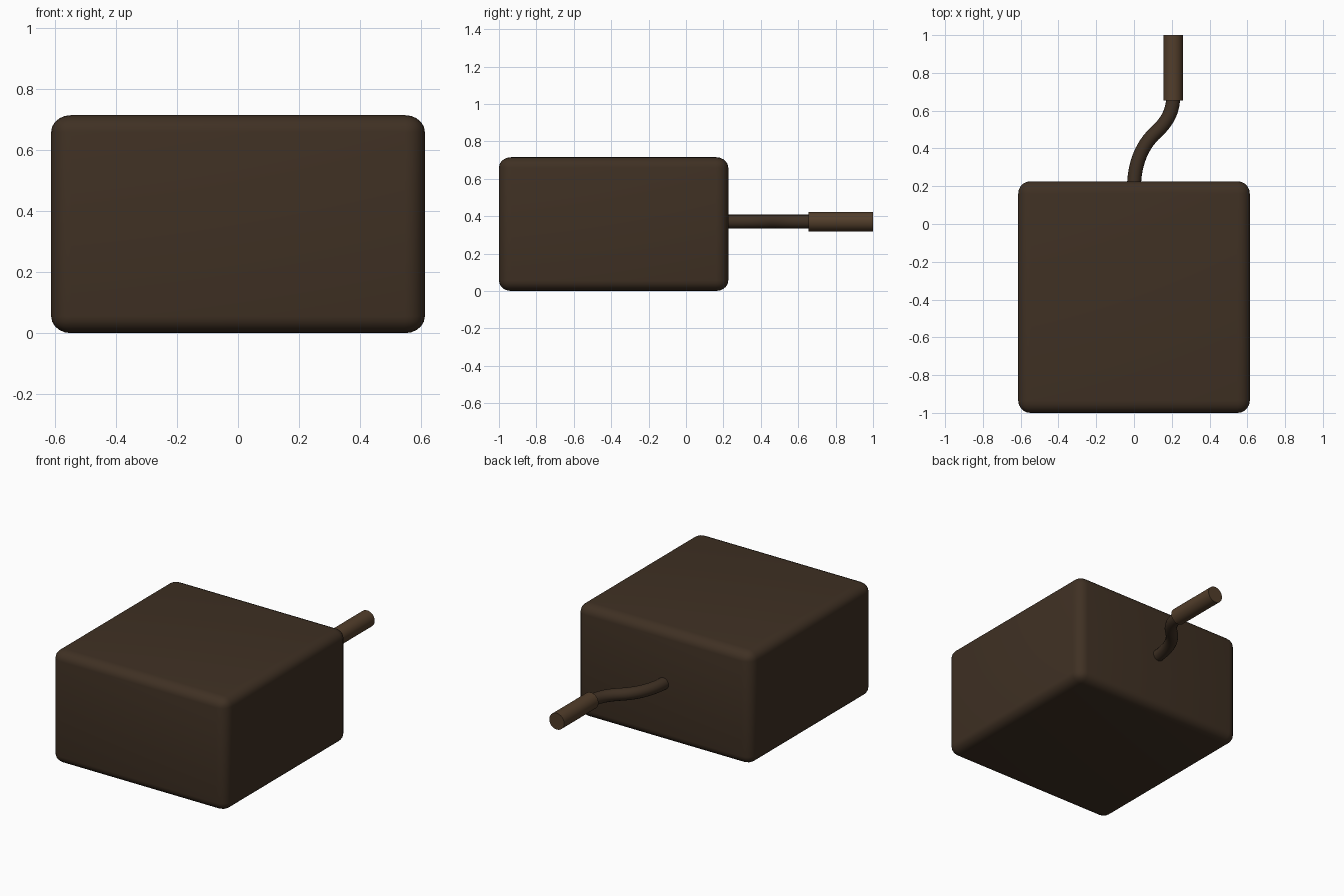
import bpy, math

if "Cube" in bpy.data.objects:
    bpy.data.objects.remove(bpy.data.objects["Cube"])


def material(name, color):
    m = bpy.data.materials.new(name)
    m.diffuse_color = (*color, 1)
    m.use_nodes = True
    m.node_tree.nodes["Principled BSDF"].inputs["Base Color"].default_value = m.diffuse_color
    return m


def finish(obj, name, mat, angle=40):
    obj.name = name
    obj.data.materials.append(mat)
    bpy.ops.object.select_all(action='DESELECT')
    obj.select_set(True)
    bpy.context.view_layer.objects.active = obj
    bpy.ops.object.shade_smooth_by_angle(angle=math.radians(angle))


dark = material("dark_brown", (0.05, 0.03, 0.017))
light = material("handle_brown", (0.085, 0.048, 0.024))

# Block body with rounded edges, slightly flattened in height
bpy.ops.mesh.primitive_cube_add(size=1)
body = bpy.context.object
flat = 0.85
body.scale = (1.226, 1.226, 0.715 / flat)
bpy.ops.object.transform_apply(location=False, rotation=False, scale=True)
bevel = body.modifiers.new("rounding", 'BEVEL')
bevel.width = 0.065
bevel.segments = 5
bpy.ops.object.modifier_apply(modifier="rounding")
body.scale.z = flat
body.location = (0, -0.387, 0.3575)
bpy.ops.object.transform_apply(location=True, rotation=False, scale=True)
finish(body, "body", dark)

# S-shaped rod: point, left handle, right handle in the xy plane
Z = 0.371
path = [((0, 0.19), (0, 0.1), (0, 0.33)),
        ((0.105, 0.475), (0.05, 0.42), (0.16, 0.525)),
        ((0.208, 0.68), (0.208, 0.58), (0.208, 0.75))]
curve = bpy.data.curves.new("rod_path", 'CURVE')
curve.dimensions = '3D'
curve.bevel_depth = 0.037
curve.bevel_resolution = 6
curve.use_fill_caps = True
spline = curve.splines.new('BEZIER')
spline.bezier_points.add(len(path) - 1)
for p, (co, left, right) in zip(spline.bezier_points, path):
    p.handle_left_type = p.handle_right_type = 'FREE'
    p.co, p.handle_left, p.handle_right = ((*v, Z) for v in (co, left, right))
rod = bpy.data.objects.new("rod", curve)
bpy.context.collection.objects.link(rod)
bpy.ops.object.select_all(action='DESELECT')
rod.select_set(True)
bpy.context.view_layer.objects.active = rod
bpy.ops.object.convert(target='MESH')
finish(bpy.context.object, "rod", dark)

# Straight grip at the end of the rod
bpy.ops.mesh.primitive_cylinder_add(vertices=32, radius=0.052, depth=0.345,
                                    location=(0.208, 0.8275, Z),
                                    rotation=(math.pi / 2, 0, 0))
finish(bpy.context.object, "grip", light)
